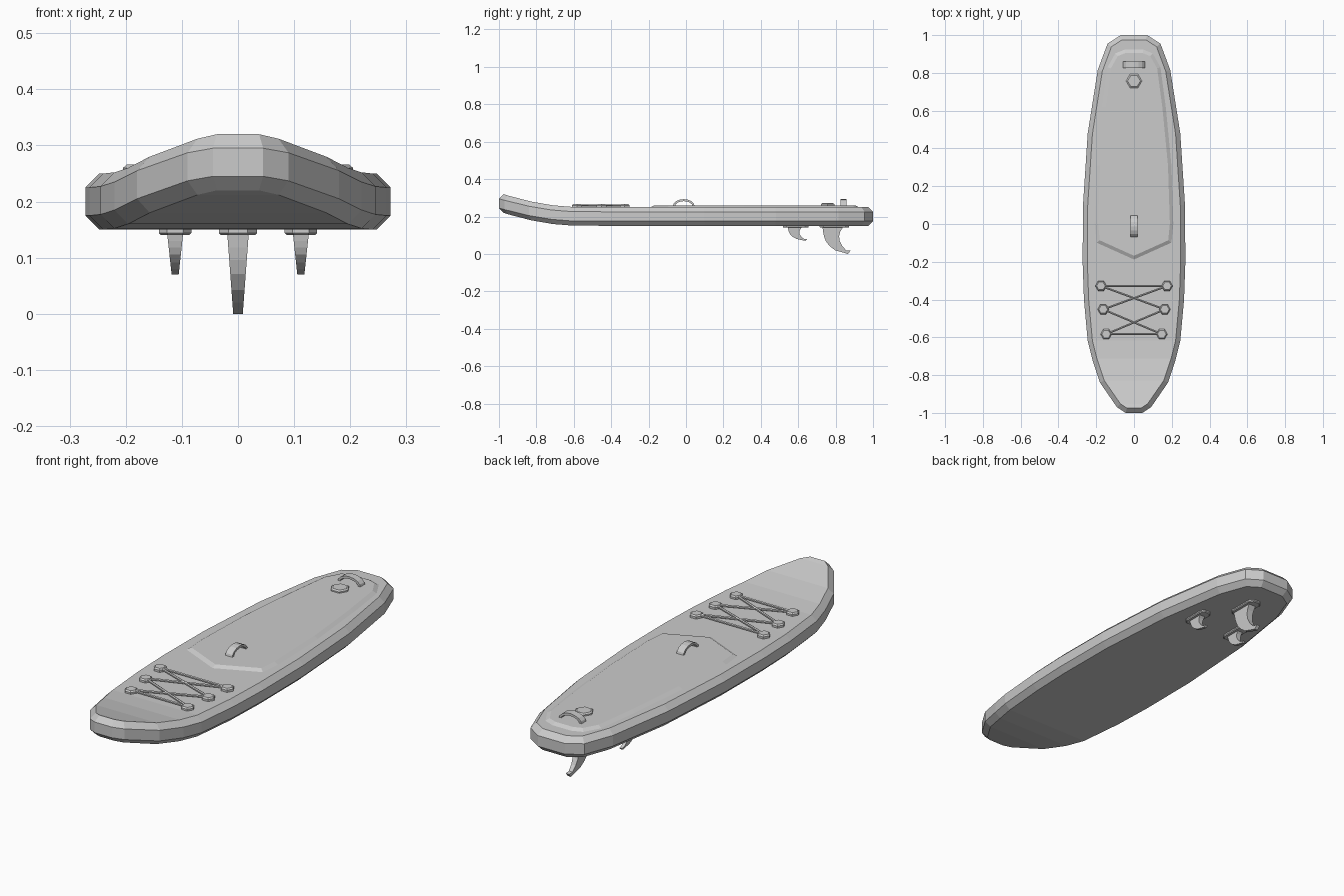
import bpy, bmesh, math
from mathutils import Vector

cube = bpy.data.objects.get("Cube")
if cube:
    bpy.data.objects.remove(cube, do_unlink=True)

grey = bpy.data.materials.new("plain_grey")
grey.use_nodes = True
GREY = (0.6, 0.6, 0.6, 1)
grey.diffuse_color = GREY
grey.node_tree.nodes["Principled BSDF"].inputs["Base Color"].default_value = GREY


def finish(name, bm):
    bmesh.ops.remove_doubles(bm, verts=bm.verts, dist=0.0005)
    bmesh.ops.recalc_face_normals(bm, faces=bm.faces)
    mesh = bpy.data.meshes.new(name)
    bm.to_mesh(mesh)
    bm.free()
    mesh.materials.append(grey)
    obj = bpy.data.objects.new(name, mesh)
    bpy.context.collection.objects.link(obj)
    return obj


def inset_loop(pts, d):
    """Mitred inward offset of a counter-clockwise outline."""
    out = []
    for i, p in enumerate(pts):
        a = (p - pts[i - 1]).normalized()
        b = (pts[(i + 1) % len(pts)] - p).normalized()
        na, nb = Vector((-a.y, a.x)), Vector((-b.y, b.x))
        out.append(p + (na + nb) * d / (1 + na.dot(nb)))
    return out


def slab(name, half, layers, rise=None, centre=(0, 0)):
    """Mirror a half outline, stack (inset, z) loops, cap with cross strips."""
    right = [Vector(p) for p in half]
    left = [Vector((-p.x, p.y)) for p in reversed(right) if p.x > 0]
    loop = right + left
    n = len(loop)
    lift = rise or [0] * len(half)
    lift = lift + [h for p, h in zip(reversed(right), reversed(lift)) if p.x > 0]
    bm = bmesh.new()
    rings = [[bm.verts.new((p.x + centre[0], p.y + centre[1], z + h))
              for p, h in zip(inset_loop(loop, d), lift)] for d, z in layers]
    for lo, hi in zip(rings, rings[1:]):
        for i in range(n):
            j = (i + 1) % n
            bm.faces.new((lo[i], lo[j], hi[j], hi[i]))
    for ring in (rings[0], rings[-1]):
        if rise:
            for i in range(n // 2 - 1):
                bm.faces.new((ring[i], ring[i + 1], ring[n - 2 - i], ring[n - 1 - i]))
        else:
            bm.faces.new(ring)
    return finish(name, bm)


def hexagon(r):
    return [(r * math.cos(a), r * math.sin(a))
            for a in (math.radians(d) for d in (-60, 0, 60))]


def loft(name, sections):
    """Join equal quad sections and close both ends."""
    bm = bmesh.new()
    rings = [[bm.verts.new(p) for p in s] for s in sections]
    for a, b in zip(rings, rings[1:]):
        for i in range(4):
            j = (i + 1) % 4
            bm.faces.new((a[i], a[j], b[j], b[i]))
    bm.faces.new(rings[0])
    bm.faces.new(rings[-1])
    return finish(name, bm)


def handle(name, y, half_len, width, along_y):
    """Flat strap bent into a low arch on the deck."""
    sections = []
    for k in range(9):
        a = math.pi * k / 8
        sec = []
        for r, w in ((0, -1), (0, 1), (0.011, 1), (0.011, -1)):
            u, v = (half_len - r) * math.cos(a), w * width / 2
            z = 0.255 + (0.038 - r) * math.sin(a)
            sec.append((v, y + u, z) if along_y else (u, y + v, z))
        sections.append(sec)
    return loft(name, sections)


def cord(name, a, b):
    a, b = Vector((*a, 0.259)), Vector((*b, 0.259))
    bm = bmesh.new()
    rot = (b - a).to_track_quat("Z", "Y").to_matrix().to_4x4()
    rot.translation = (a + b) / 2
    bmesh.ops.create_cone(bm, cap_ends=True, segments=6, radius1=0.006,
                          radius2=0.006, depth=(b - a).length, matrix=rot)
    return finish(name, bm)


def fin(name, x, y, length, height, thick, base):
    """Swept fin under a chamfered mounting block."""
    # fraction of depth, leading edge, trailing edge
    profile = [(0, 0.0, 0.72), (0.16, 0.02, 0.63), (0.32, 0.05, 0.59),
               (0.5, 0.11, 0.61), (0.7, 0.25, 0.7), (0.86, 0.45, 0.84)]
    sections = []
    for t, lead, trail in profile:
        w = thick * (1 - 0.55 * t)
        z = 0.141 - height * t
        sections.append([(x + s * w, y + length * e, z)
                         for s, e in ((-1, lead), (1, lead), (1, trail), (-1, trail))])
    w = thick * 0.45
    sections.append([(x + s * w, y + length * e, 0.141 - height * t)
                     for s, e, t in ((-1, 0.9, 1), (1, 0.9, 1), (1, 1, 0.88), (-1, 1, 0.88))])
    loft(name, sections)
    bw, b0, b1 = base
    slab(name + "_base", [(bw * 0.5, b0), (bw, b0 + 0.02), (bw, b1 - 0.02), (bw * 0.5, b1)],
         [(0.004, 0.14), (0, 0.144), (0, 0.152)], centre=(x, 0))


# Board hull with chamfered rails and a lifted nose
outline = [(0.045, -1), (0.09, -0.97), (0.18, -0.84), (0.22, -0.72), (0.245, -0.62),
           (0.265, -0.4), (0.272, -0.2), (0.27, 0.1), (0.245, 0.48), (0.192, 0.815),
           (0.14, 0.955), (0.07, 1)]
rocker = [0.07, 0.062, 0.03, 0.01, 0.002] + [0] * 7
slab("board", outline, [(0.025, 0.15), (0, 0.175), (0, 0.225), (0.025, 0.25)], rocker)

# Raised deck pad with a pointed front edge
pad = [(0, -0.19), (0.2, -0.1), (0.21, 0), (0.2, 0.31), (0.17, 0.62),
       (0.142, 0.83), (0.1, 0.905), (0.05, 0.925)]
slab("deck_pad", pad, [(0, 0.249), (0.02, 0.26)])

# Carry handles and air valve
handle("centre_handle", -0.012, 0.058, 0.036, True)
handle("rear_handle", 0.842, 0.06, 0.034, False)
slab("air_valve", hexagon(0.042), [(0, 0.258), (0, 0.266), (0.007, 0.271)], centre=(0, 0.757))

# Cord anchors and crossed cargo cords
anchors = [(0.175, -0.328), (0.163, -0.452), (0.147, -0.583)]
for side, s in (("left", 1), ("right", -1)):
    for i, (x, y) in enumerate(anchors):
        slab(f"{side}_cord_anchor_{i + 1}", hexagon(0.03),
             [(0, 0.249), (0, 0.26), (0.006, 0.266)], centre=(s * x, y))
    for i in range(2):
        (xa, ya), (xb, yb) = anchors[i:i + 2]
        cord(f"{side}_cross_cord_{i + 1}", (s * xa, ya), (-s * xb, yb))
for label, (x, y) in (("front", anchors[0]), ("rear", anchors[2])):
    cord(f"{label}_cord", (-x, y), (x, y))

# Three fins
fin("centre_fin", 0, 0.73, 0.15, 0.141, 0.019, (0.034, 0.715, 0.872))
for side, s in (("left", 1), ("right", -1)):
    fin(f"{side}_fin", s * 0.112, 0.545, 0.103, 0.071, 0.014, (0.029, 0.518, 0.655))
